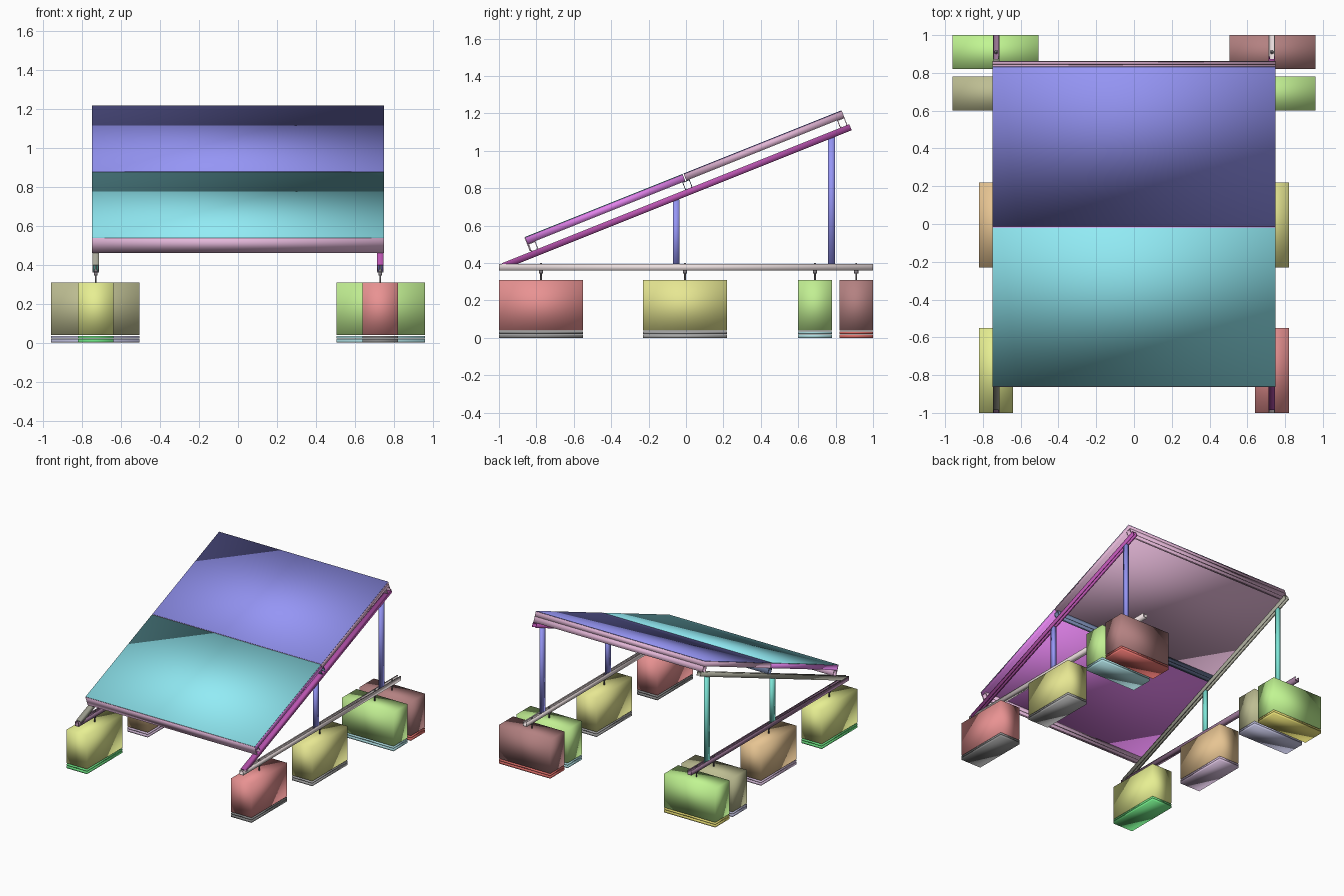
import bpy, bmesh
from math import atan2
from mathutils import Matrix, Vector

if "Cube" in bpy.data.objects:
    bpy.data.objects.remove(bpy.data.objects["Cube"])

TILT = Matrix.Rotation(atan2(0.4, 1.0), 4, 'X')   # local y runs up the slope, z is its normal
SIDE = 0.73                                       # x of the two support frames

RED, YELLOW, GREEN, BROWN = (232, 145, 145), (230, 230, 145), (192, 238, 145), (178, 128, 128)
LEMON, ORANGE, OLIVE, LIME = (230, 238, 145), (230, 195, 145), (188, 188, 145), (192, 245, 145)
PINK, ROSE, MAGENTA, PURPLE = (230, 185, 220), (225, 180, 212), (225, 130, 235), (185, 85, 175)
BLUE, CYAN, GREY, LILAC = (148, 148, 245), (145, 235, 245), (135, 135, 135), (210, 185, 215)


def finish(name, bm, color, tilt=False):
    bmesh.ops.recalc_face_normals(bm, faces=bm.faces)
    me = bpy.data.meshes.new(name)
    bm.to_mesh(me)
    bm.free()
    me.shade_smooth()
    ob = bpy.data.objects.new(name, me)
    bpy.context.collection.objects.link(ob)
    if tilt:
        ob.matrix_world = TILT
    mat = bpy.data.materials.new(name)
    mat.diffuse_color = (*[(c / 255) ** 2.2 for c in color], 1)
    mat.use_nodes = True
    mat.node_tree.nodes["Principled BSDF"].inputs["Base Color"].default_value = mat.diffuse_color
    me.materials.append(mat)
    return ob


def box(name, lo, hi, color, side=1, tilt=False):
    """Box between two corners; side=-1 mirrors it in x."""
    lo, hi = Vector(lo), Vector(hi)
    mid, size = (lo + hi) / 2, hi - lo
    mid.x *= side
    bm = bmesh.new()
    bmesh.ops.create_cube(bm, size=1, matrix=Matrix.Translation(mid) @ Matrix.Diagonal((*size, 1)))
    return finish(name, bm, color, tilt)


def channel(name, axis, center, base, start, end, width, height, opens_up, color, tilt=False):
    """Lipped strut channel running along x or y."""
    w, h, t, lip = width / 2, height, 0.004, width * 0.2
    half = [(w, 0), (w, h), (w - lip, h), (w - lip, h - t), (w - t, h - t), (w - t, t)]
    prof = half + [(-a, b) for a, b in reversed(half)]
    bm = bmesh.new()
    verts = []
    for a, b in prof:
        z = base + (b if opens_up else h - b)
        verts.append(bm.verts.new((center + a, start, z) if axis == 'y' else (start, center + a, z)))
    face = bm.faces.new(verts)
    out = bmesh.ops.extrude_face_region(bm, geom=[face])
    move = (0, end - start, 0) if axis == 'y' else (end - start, 0, 0)
    bmesh.ops.translate(bm, vec=move, verts=[g for g in out['geom'] if isinstance(g, bmesh.types.BMVert)])
    return finish(name, bm, color, tilt)


def bolt(name, x, y):
    """Threaded rod with nuts below and inside the base rail."""
    bm = bmesh.new()
    for r, z0, z1, n in [(0.005, 0.305, 0.4, 12), (0.011, 0.345, 0.36, 6), (0.011, 0.364, 0.376, 6)]:
        bmesh.ops.create_cone(bm, cap_ends=True, segments=n, radius1=r, radius2=r, depth=z1 - z0,
                              matrix=Matrix.Translation((x, y, (z0 + z1) / 2)))
    return finish(name, bm, (130, 125, 130))


# per block: x0, x1, y0, y1, then (block, pad) colours for the right and left side
blocks = {
    "front": (0.64, 0.82, -1.0, -0.55, (RED, GREY), (LEMON, (110, 225, 130))),
    "middle": (0.64, 0.82, -0.23, 0.22, (YELLOW, (165, 165, 165)), (ORANGE, LILAC)),
    "rear_inner": (0.505, 0.96, 0.60, 0.78, (GREEN, (170, 218, 222)), (OLIVE, (188, 188, 218))),
    "rear_outer": (0.505, 0.96, 0.82, 1.0, (BROWN, (220, 110, 105)), (LIME, (228, 218, 115))),
}

for side, s in [("right", 1), ("left", -1)]:
    right = s > 0
    # ballast blocks, each on two thin pads, bolted to the base rail
    for label, (x0, x1, y0, y1, *tints) in blocks.items():
        tint, pad = tints[0 if right else 1]
        name = f"{side}_{label}"
        box(name + "_ballast_block", (x0, y0, 0.04), (x1, y1, 0.31), tint, s)
        box(name + "_upper_pad", (x0, y0, 0.022), (x1, y1, 0.034), pad, s)
        box(name + "_lower_pad", (x0, y0, 0), (x1, y1, 0.018), pad, s)
        bolt(name + "_anchor_bolt", s * SIDE, -0.775 if label == "front" else (y0 + y1) / 2)

    # base rail and sloped rail
    channel(side + "_base_rail", 'y', s * SIDE, 0.36, -1, 1, 0.035, 0.034, True,
            (235, 222, 222) if right else (150, 115, 145))
    channel(side + "_sloped_rail", 'y', s * SIDE, 0.702, -0.765, 1.235, 0.035, 0.034, False,
            PURPLE if right else (165, 165, 150), tilt=True)

    # upright posts, reaching into both channels
    for label, y in [("middle", -0.053), ("rear", 0.778)]:
        box(f"{side}_{label}_post", (SIDE - 0.0135, y - 0.0175, 0.366),
            (SIDE + 0.0135, y + 0.0175, 0.762 + 0.4 * y), BLUE if right else (125, 230, 215), s)

# cross purlins between rails and panels
for label, v, tint in [("lower", -0.577, PINK), ("middle", 0.311, (110, 125, 160)), ("upper", 1.203, ROSE)]:
    channel(label + "_purlin", 'x', v, 0.736, -0.75, 0.75, 0.042, 0.044, False, tint, tilt=True)

# front trim strip closing the low edge
box("front_trim", (-0.75, -0.603, 0.74), (0.75, -0.599, 0.818), PINK, tilt=True)

# two solar panels: frame and glass
for label, v0, v1, frame, glass in [("lower", -0.599, 0.308, MAGENTA, CYAN), ("upper", 0.314, 1.224, ROSE, BLUE)]:
    box(label + "_panel_frame", (-0.75, v0, 0.78), (0.75, v1, 0.817), frame, tilt=True)
    box(label + "_panel_glass", (-0.75, v0, 0.817), (0.75, v1, 0.821), glass, tilt=True)
